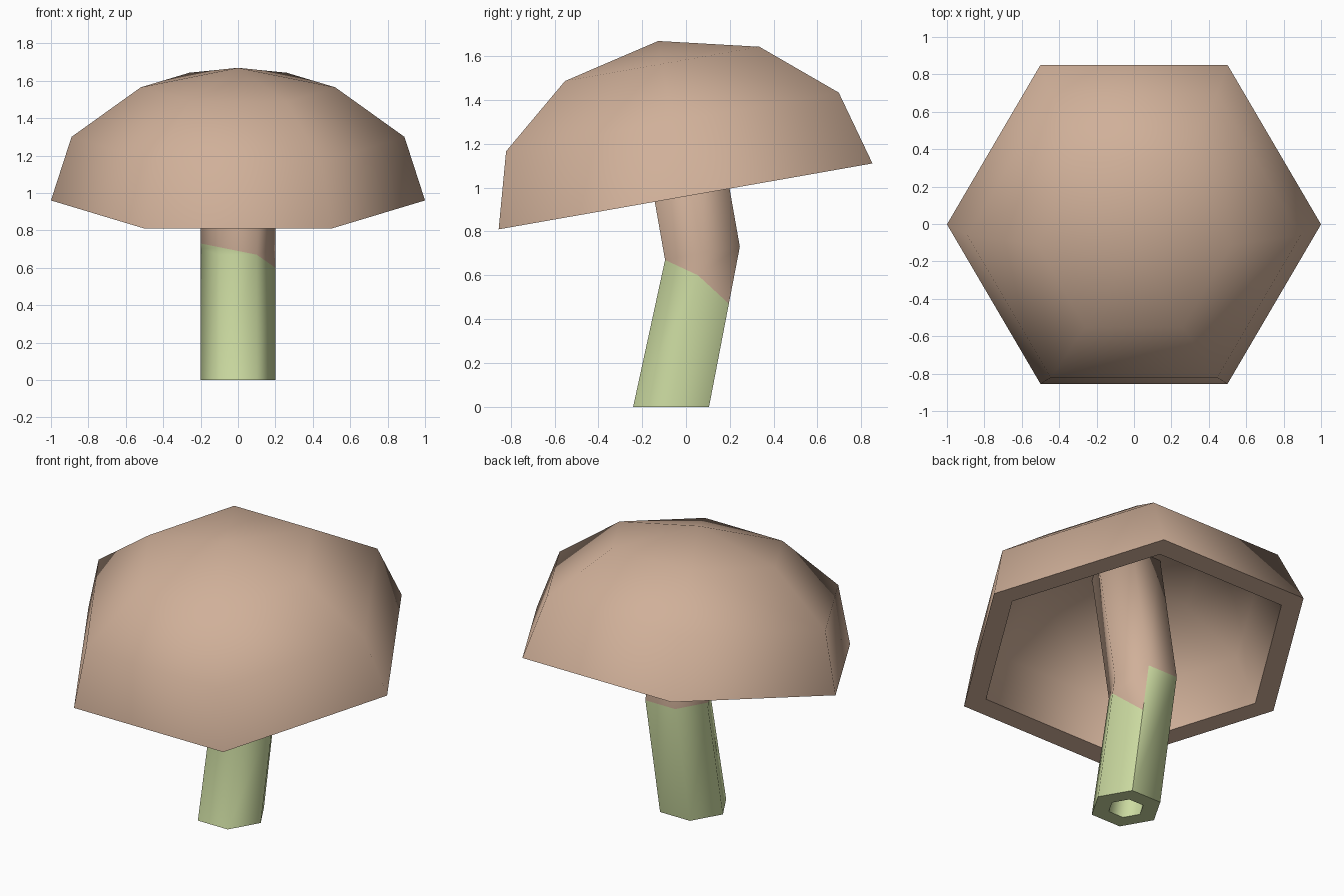
import bpy, bmesh, math
from mathutils import Matrix, Vector

if "Cube" in bpy.data.objects:
    bpy.data.objects.remove(bpy.data.objects["Cube"])

TILT = math.radians(10)


def material(name, rgb):
    m = bpy.data.materials.new(name)
    m.diffuse_color = (*rgb, 1)
    m.use_nodes = True
    m.node_tree.nodes["Principled BSDF"].inputs["Base Color"].default_value = m.diffuse_color
    return m


tan = material("tan", (0.631, 0.434, 0.319))
green = material("pale_green", (0.610, 0.716, 0.361))


def finish(bm, name, mats, is_lip):
    bmesh.ops.remove_doubles(bm, verts=bm.verts, dist=0.0005)
    bmesh.ops.recalc_face_normals(bm, faces=bm.faces)
    for f in bm.faces:
        f.smooth = not is_lip(f)
    me = bpy.data.meshes.new(name)
    bm.to_mesh(me)
    bm.free()
    for m in mats:
        me.materials.append(m)
    ob = bpy.data.objects.new(name, me)
    bpy.context.collection.objects.link(ob)
    return ob


# Cap: thick hollow six-sided dome, outer profile then inner profile
outer = [(0, 0.72), (0.52, 0.614), (0.89, 0.345), (1.0, 0.0)]
inner = [(0.87, 0.0), (0.78, 0.28), (0.455, 0.50), (0, 0.59)]
bm = bmesh.new()
verts = [bm.verts.new((r, 0, z)) for r, z in outer + inner]
edges = [bm.edges.new(p) for p in zip(verts, verts[1:])]
bmesh.ops.spin(bm, geom=verts + edges, cent=(0, 0, 0), axis=(0, 0, 1),
               angle=math.tau, steps=6)
place = Matrix.Translation((0, -0.002, 0.96)) @ Matrix.Rotation(TILT, 4, 'X')
bm.transform(place)
unplace = place.inverted()
finish(bm, "mushroom_cap", [tan],
       lambda f: (unplace @ f.calc_center_median()).z < 0.02)

# Stem: bent hexagonal tube, green below a boundary that winds round it
BASE, BEND = Vector((0, -0.068, 0)), Vector((0, 0.075, 0.70))
AXIS = Vector((0, -math.sin(TILT), math.cos(TILT)))
boundary = [0.73, 0.73, 0.73, 0.71, 0.67, 0.60, 0.47]  # height at 60..420 degrees


def column(i, radius):
    a = math.radians(60 * (i + 1))
    x, d = radius * math.cos(a), radius * math.sin(a)
    low = BASE + Vector((x, d, 0))
    mid = BEND + Vector((x, d * math.cos(TILT), d * math.sin(TILT)))
    top = mid + AXIS * 0.85
    b = boundary[i]
    if b > mid.z + 0.005:
        paint = mid.lerp(top, (b - mid.z) / (top.z - mid.z))
        return [low, mid, paint, top], True
    paint = low.lerp(mid, min(1, b / mid.z))
    return [low, paint, mid, top], False


def add_face(bm, corners, mat):
    pts = []
    for p in corners:
        if all((p - q).length > 0.002 for q in pts):
            pts.append(p)
    if len(pts) > 2:
        bm.faces.new([bm.verts.new(p) for p in pts]).material_index = mat


bm = bmesh.new()
walls = [[column(i, r) for i in range(7)] for r in (0.2, 0.10)]
for cols in walls:
    for (a, a_high), (b, b_high) in zip(cols, cols[1:]):
        for row in range(3):
            is_green = row == 0 or (row == 1 and (a_high or b_high))
            add_face(bm, (a[row], b[row], b[row + 1], a[row + 1]), int(is_green))
# lips joining the outer and inner walls at the bottom and top
for end, mat in ((0, 1), (3, 0)):
    for i in range(6):
        add_face(bm, [walls[w][k][0][end] for w, k in
                      ((0, i), (0, i + 1), (1, i + 1), (1, i))], mat)
finish(bm, "mushroom_stem", [tan, green],
       lambda f: f.calc_center_median().z < 0.01)
